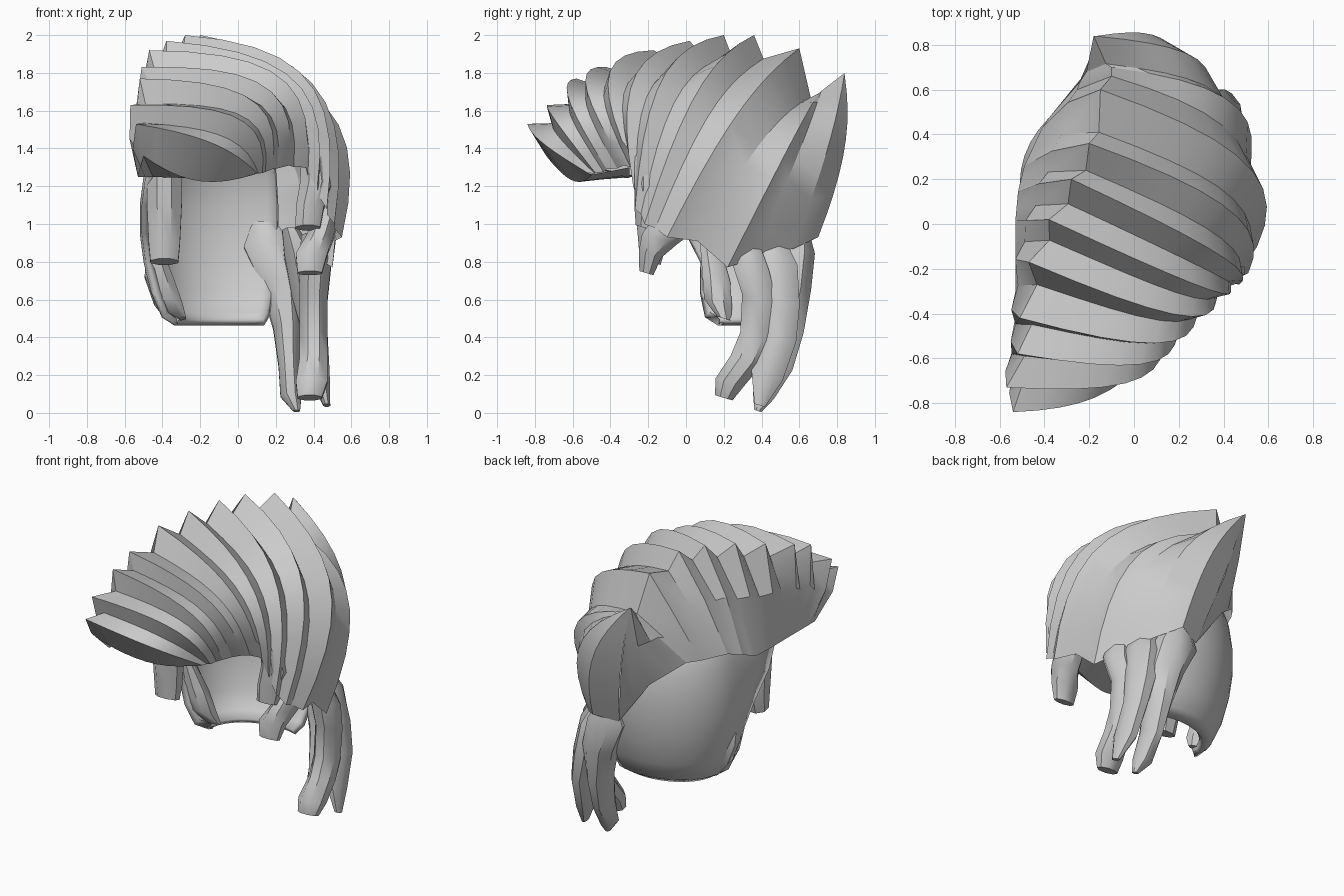
import bpy, bmesh, math
from mathutils import Vector as V

cube = bpy.data.objects.get("Cube")
if cube:
    bpy.data.objects.remove(cube)

mat = bpy.data.materials.new("hair grey")
mat.use_nodes = True
GREY = (0.6, 0.6, 0.6, 1)
mat.diffuse_color = GREY
mat.node_tree.nodes["Principled BSDF"].inputs["Base Color"].default_value = GREY


def loft(name, rows, ring=False, angle=32, thickness=0):
    """Skin a list of point rows; ring closes each row and caps both ends."""
    bm = bmesh.new()
    grid = [[bm.verts.new(p) for p in row] for row in rows]
    n = len(rows[0])
    for a, b in zip(grid, grid[1:]):
        for j in range(n if ring else n - 1):
            k = (j + 1) % n
            bm.faces.new((a[j], a[k], b[k], b[j]))
    if ring:
        bm.faces.new(grid[0])
        bm.faces.new(grid[-1])
    bmesh.ops.remove_doubles(bm, verts=bm.verts, dist=0.0005)
    bmesh.ops.recalc_face_normals(bm, faces=bm.faces)
    me = bpy.data.meshes.new(name)
    bm.to_mesh(me)
    bm.free()
    me.materials.append(mat)
    ob = bpy.data.objects.new(name, me)
    bpy.context.collection.objects.link(ob)
    bpy.ops.object.select_all(action="DESELECT")
    bpy.context.view_layer.objects.active = ob
    ob.select_set(True)
    bpy.ops.object.shade_smooth_by_angle(angle=math.radians(angle))
    if thickness:
        mod = ob.modifiers.new("thickness", "SOLIDIFY")
        mod.thickness = thickness
        mod.offset = 0
    return ob


# Swept mane: each ridge runs from a tip, over a middle point, to its root
RIDGES = [
    ((-.45, -.3, 1.25), (-.1, -.3, 1.25), (.2, -.3, 1.3)),
    ((-.5, -.74, 1.36), (-.22, -.6, 1.23), (.08, -.5, 1.26)),
    ((-.54, -.84, 1.53), (-.14, -.76, 1.43), (.1, -.52, 1.27)),
    ((-.57, -.73, 1.63), (0, -.7, 1.56), (.13, -.48, 1.27)),
    ((-.52, -.58, 1.77), (.07, -.62, 1.66), (.18, -.42, 1.29)),
    ((-.51, -.42, 1.83), (.14, -.53, 1.73), (.27, -.33, 1.31)),
    ((-.47, -.17, 1.92), (.22, -.41, 1.78), (.36, -.28, 1.3)),
    ((-.38, .02, 1.97), (.3, -.28, 1.76), (.42, -.28, 1.2)),
    ((-.28, .2, 2), (.37, -.13, 1.76), (.47, -.27, 1.08)),
    ((-.2, .36, 2), (.43, .06, 1.7), (.51, -.22, 1)),
    ((-.15, .6, 1.93), (.5, .27, 1.58), (.55, -.1, .93)),
    ((-.1, .66, 1.67), (.43, .41, 1.45), (.51, .06, .91)),
    ((-.1, .7, 1.69), (.44, .54, 1.4), (.5, .22, .77)),
    ((-.18, .84, 1.8), (.26, .75, 1.4), (.32, .57, .87)),
    ((-.165, .84, 1.79), (.1, .84, 1.4), (.2, .7, .93)),
    ((-.17, .835, 1.78), (-.06, .775, 1.35), (.05, .64, .9)),
]
CENTRE = V((0, 0.05, 1.2))
STEPS = 9
BACK = 13   # first ridge of the back panel


def ridge_row(i, tip, mid, root):
    tip, mid, root = V(tip), V(mid), V(root)
    # Base on the hairline, then a slightly swollen flank up to the tip
    if i >= BACK:
        base = V((-.17, .63, 1.2)).lerp(V((.05, .64, .9)), (i - BACK) / 2)
    else:
        y = 0.72 * tip.y
        base = V((-.53 * math.sqrt(1 - (max(y, 0) / .68) ** 2), y, 1.25 + min(.1, max(0, y) * .4)))
    flank = (base + tip) / 2
    flank += (flank - CENTRE).normalized() * (0.04 if tip.z > 1.5 else 0)
    # Cubic curve whose halfway point is mid
    corner = (mid - 0.219 * (tip + root)) / 0.5625
    p, q = tip.lerp(corner, .75), root.lerp(corner, .75)
    row = [base, flank]
    for s in range(STEPS + 1):
        t = s / STEPS
        u = 1 - t
        row.append(tip * u ** 3 + p * 3 * u * u * t + q * 3 * u * t * t + root * t ** 3)
    return row


ridges = [ridge_row(i, *r) for i, r in enumerate(RIDGES)]
rows = []
for i, row in enumerate(ridges):
    rows.append(row)
    if 2 <= i <= 9 or i == BACK - 1:
        # Valley between neighbouring ridges, deepest near the tips
        valley = []
        for j, (a, b) in enumerate(zip(row, ridges[i + 1])):
            t = max(0, j - 2) / STEPS
            depth = (0, 0.03)[j] if j < 2 else 0.02 + 0.09 * (1 - t)
            if i == BACK - 1:
                depth *= 0.5
            p = a.lerp(b, 0.42)
            valley.append(p - (p - CENTRE).normalized() * depth)
        rows.append(valley)
loft("swept_mane", rows, angle=25)

# Rounded cap around the side and back of the head:
# height, half width, back depth, front edge
LEVELS = [(.48, .32, .42, .2), (.52, .38, .48, .11), (.64, .43, .54, .08),
          (.8, .47, .58, .08), (.95, .49, .6, .0), (1.1, .49, .6, -.15),
          (1.25, .47, .58, -.25), (1.38, .43, .53, -.25), (1.48, .36, .46, -.2)]
cap = []
for z, w, back, front in LEVELS:
    arc = [V((-w, front, z)), V((-w - .01, (front + .15) / 2, z))]
    for k in range(15):
        a = math.radians(180 - 115 * k / 14)
        arc.append(V((w * math.cos(a), .18 + (back - .18) * math.sin(a), z)))
    cap.append(arc)
loft("head_cap", cap, angle=50, thickness=.04)


def strand(name, path, sides=8):
    """Tapered lock: path entries are x, y, z, half width, half depth."""
    rings = []
    for x, y, z, w, d in path:
        rings.append([V((x + w * math.cos(a), y + d * math.sin(a), z - .3 * d * math.sin(a)))
                      for a in (math.tau * (k + .5) / sides for k in range(sides))])
    loft(name, rings, ring=True, angle=40)


# Hanging tail at the back
strand("tail_front_lock", [(.38, .31, .93, .05, .08), (.41, .34, .78, .09, .11),
                           (.4, .39, .6, .08, .1), (.4, .37, .4, .08, .09),
                           (.4, .32, .28, .08, .09), (.39, .23, .16, .09, .08),
                           (.38, .2, .08, .07, .05)])
strand("tail_outer_lock", [(.28, .44, .96, .05, .08), (.33, .47, .82, .09, .13),
                           (.37, .5, .6, .09, .11), (.41, .5, .4, .07, .09),
                           (.43, .43, .2, .06, .09), (.47, .39, .04, .02, .03)])
strand("tail_inner_lock", [(.14, .6, 1, .07, .05), (.16, .59, .87, .14, .1),
                           (.23, .57, .68, .12, .1), (.26, .53, .45, .08, .1),
                           (.27, .48, .25, .06, .09), (.28, .41, .09, .06, .06),
                           (.31, .38, .01, .02, .02)])

# Short locks in front of the ears
strand("left_upper_lock", [(.4, -.2, 1.34, .07, .08), (.41, -.19, 1.2, .09, .09),
                           (.38, -.2, 1.08, .08, .08), (.37, -.22, .98, .07, .05)])
strand("left_lower_lock", [(.47, .02, 1.1, .05, .1), (.46, -.06, 1.0, .07, .12),
                           (.43, -.14, .92, .08, .1), (.39, -.19, .84, .09, .065),
                           (.38, -.21, .74, .07, .04)])
strand("right_sideburn", [(-.39, -.18, 1.3, .1, .1), (-.39, -.18, 1.1, .1, .1),
                          (-.39, -.18, .9, .09, .08), (-.39, -.19, .8, .08, .06)])
strand("right_lower_lock", [(-.45, .13, .88, .04, .06), (-.42, .16, .72, .08, .08),
                            (-.37, .17, .58, .08, .08), (-.33, .2, .5, .06, .04)])
